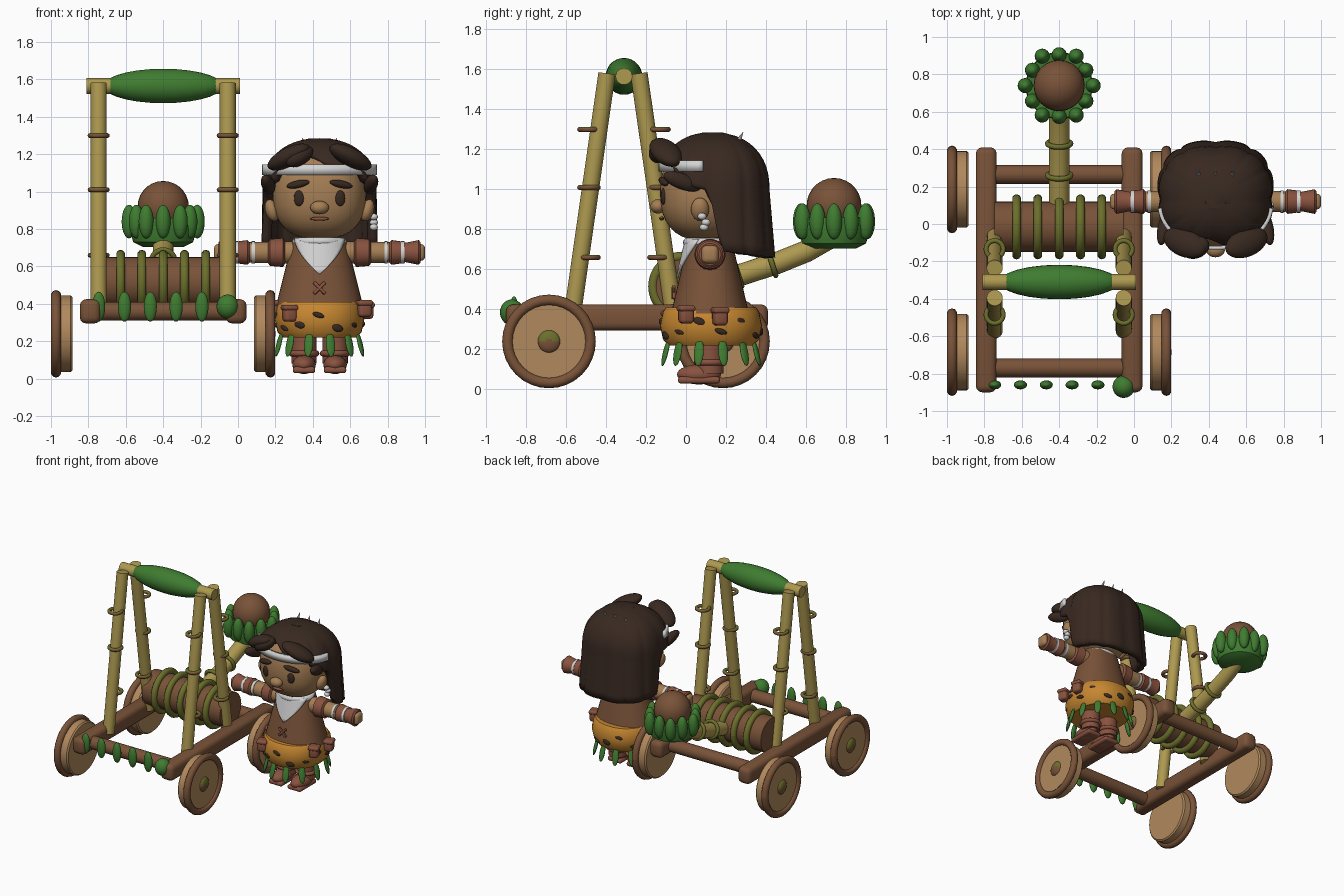
import bpy, bmesh, math
from mathutils import Vector, Matrix, Euler

cube = bpy.data.objects.get("Cube")
if cube:
    bpy.data.objects.remove(cube, do_unlink=True)

def material(name, r, g, b):
    m = bpy.data.materials.new(name)
    m.use_nodes = True
    m.diffuse_color = (r, g, b, 1)
    m.node_tree.nodes["Principled BSDF"].inputs["Base Color"].default_value = (r, g, b, 1)
    return m

wood = material("brown wood", .19, .085, .04)
bamboo = material("yellow bamboo", .42, .32, .08)
leaf = material("leaf green", .05, .2, .03)
vine = material("olive vine", .15, .16, .025)
tan = material("tan wood", .44, .25, .11)
skin = material("skin", .38, .21, .09)
hair = material("dark hair", .04, .022, .015)
bone = material("bone white", .65, .65, .65)
orange = material("orange hide", .56, .24, .03)
leather = material("red leather", .25, .085, .05)

made = []

def finish(name, bm, *mats):
    bmesh.ops.recalc_face_normals(bm, faces=bm.faces)
    me = bpy.data.meshes.new(name)
    bm.to_mesh(me)
    bm.free()
    ob = bpy.data.objects.new(name, me)
    bpy.context.scene.collection.objects.link(ob)
    for m in mats:
        me.materials.append(m)
    made.append(ob)
    return ob

def skin_rows(name, rows, mat, closed=True, caps=True):
    """Bridge rows of points into a surface."""
    bm = bmesh.new()
    vs = [[bm.verts.new(p) for p in row] for row in rows]
    n = len(vs[0])
    for a, b in zip(vs, vs[1:]):
        for i in range(n if closed else n - 1):
            j = (i + 1) % n
            bm.faces.new((a[i], a[j], b[j], b[i]))
    if caps and closed:
        bm.faces.new(vs[0])
        bm.faces.new(vs[-1])
    return finish(name, bm, mat)

def tube(name, pts, radii, mat, n=24):
    """Round section swept along a path, one radius per point."""
    pts = [Vector(p) for p in pts]
    if not isinstance(radii, (list, tuple)):
        radii = [radii] * len(pts)
    rows = []
    for k, p in enumerate(pts):
        q = (pts[min(k + 1, len(pts) - 1)] - pts[max(k - 1, 0)]).to_track_quat('Z', 'Y')
        rows.append([p + q @ Vector((math.cos(t) * radii[k], math.sin(t) * radii[k], 0))
                     for t in (math.tau * i / n for i in range(n))])
    return skin_rows(name, rows, mat)

def power(v, e):
    return math.copysign(abs(v) ** e, v)

def loft(name, rings, cx, mat, n=40, e=.85):
    """Rings of (z, centre y, x radius, y radius) with squarish outline."""
    return skin_rows(name, [[(cx + rx * power(math.cos(t), e), cy + ry * power(math.sin(t), e), z)
                     for t in (math.tau * i / n for i in range(n))] for z, cy, rx, ry in rings], mat)

def ball(name, loc, size, mat, rot=(0, 0, 0)):
    bm = bmesh.new()
    mx = Matrix.LocRotScale(Vector(loc), Euler(rot), Vector(size))
    bmesh.ops.create_uvsphere(bm, u_segments=24, v_segments=14, radius=1, matrix=mx)
    return finish(name, bm, mat)

def box(name, loc, size, mat, bevel=.02, rot=(0, 0, 0)):
    bm = bmesh.new()
    bmesh.ops.create_cube(bm, size=1, matrix=Matrix.LocRotScale(Vector(loc), Euler(rot), Vector(size)))
    bmesh.ops.bevel(bm, geom=bm.edges[:], offset=bevel, segments=3, affect='EDGES', profile=.5)
    return finish(name, bm, mat)

def ring(name, loc, major, minor, mat, axis=(0, 0, 1), stretch=1):
    q = Vector(axis).to_track_quat('Z', 'Y')
    n, m = 32, 10
    rows = []
    for i in range(n + 1):
        t = math.tau * i / n
        rows.append([Vector(loc) + q @ Vector((math.cos(t) * (major + minor * math.cos(u)),
                     stretch * math.sin(t) * (major + minor * math.cos(u)), minor * math.sin(u)))
                     for u in (math.tau * j / m for j in range(m))])
    return skin_rows(name, rows, mat, caps=False)

def top_colour(ob, mat, limit):
    """Give the upward faces a second colour."""
    ob.data.materials.append(mat)
    for f in ob.data.polygons:
        if f.normal.z > limit:
            f.material_index = 1

# ---- catapult cart ----
CX = -.4
for s in (-1, 1):
    box("side_beam", (CX + s * .39, -.245, .36), (.112, 1.31, .13), wood, .035)
    leg_x = CX + s * .345
    for d in (-1, 1):
        tube("bamboo_leg", [(leg_x, -.315 + d * .255, .36), (leg_x, -.315 + d * .08, 1.58)], .043, bamboo)
        for z in (.66, 1.01, 1.3):
            top_colour(ring("leg_ring", (leg_x, -.31 + d * .175, z), .046, .013, wood), vine, .5)
    tube("beam_end", [(CX + s * .26, -.31, 1.565), (CX + s * .41, -.31, 1.565)], .042, bamboo)
    # wheels, drawn from the inner face outwards
    for y in (-.685, .185):
        at = lambda d: (CX + s * d, y, .24)
        tube("wheel_disc", [at(.485), at(.495), at(.58)], [.195, .205, .205], tan, 40)
        ring("wheel_tyre", at(.573), .207, .027, wood, (1, 0, 0))
        top_colour(ball("wheel_hub", at(.575), (.025, .057, .057), wood), vine, .05)
for y in (-.77, .265):
    tube("cross_beam", [(CX - .38, y, .36), (CX + .38, y, .36)], .05, wood)
ball("leaf_roll", (CX, -.31, 1.565), (.32, .092, .092), leaf)
tube("drum", [(CX - .345, -.015, .515), (CX + .345, -.015, .515)], .135, wood, 32)
for i in range(-2, 3):
    ring("drum_vine", (CX + i * .114, -.015, .515), .15, .024, vine, (1, 0, 0))

# throwing arm and leafy cup
arm = [(CX, 0, .5), (CX, .28, .575), (CX, .45, .63), (CX, .6, .69), (CX, .74, .77)]
tube("throwing_arm", arm, .055, bamboo)
for k in (1, 2):
    ring("arm_ring", Vector(arm[k]) + Vector((0, -.02, 0)), .062, .014, vine, (0, .95, .3))
loft("leaf_cup", [(.705, .74, .11, .11), (.73, .74, .16, .16), (.8, .74, .18, .18),
                  (.86, .74, .175, .175), (.85, .74, .12, .12)], CX, leaf, e=1)
for i in range(12):
    a = math.tau * i / 12
    r = .182 if i % 2 == 0 else .165
    ball("cup_leaf", (CX + r * math.cos(a), .74 + r * math.sin(a), .84), (.04, .04, .09), leaf)
ball("boulder", (CX, .74, .92), (.137, .137, .137), wood)

# hanging leaves on the front beam
for i in range(5):
    ball("front_leaf", (-.745 + i * .138, -.86, .385), (.035, .024, .08), leaf)
ball("front_bud", (-.055, -.87, .385), (.06, .06, .065), leaf)

# ---- figure ----
X = .436
def torso_at(z):
    k = (z - .38) / .36
    return .12, .235 - .09 * k, .195 - .085 * k

loft("tunic", [(z, *torso_at(z)) for z in (.38, .45, .55, .65, .71, .74)] + [(.76, .12, .09, .07)], X, wood, e=.9)
loft("hide_skirt", [(.41, .125, .215, .225), (.39, .125, .23, .24), (.32, .125, .24, .255),
                    (.25, .125, .225, .24), (.22, .125, .2, .215)], X, orange, e=.9)
ring("neck_fur", (X, .11, .735), .125, .022, bone, stretch=.85)

# chest fur narrowing to a point
rows = []
for k in range(8):
    z = .75 - .027 * k
    cy, rx, ry = torso_at(z)
    w = 1.05 * (1 - k / 7) + .02
    rows.append([(X + (rx + .015) * math.sin(w * u / 6), cy - (ry + .018) * math.cos(w * u / 6), z)
                 for u in range(-6, 7)])
bib = skin_rows("chest_fur", rows, bone, closed=False)
bib.modifiers.new("thick", 'SOLIDIFY').thickness = .012
for s in (-1, 1):
    box("cross_stitch", (X, -.062, .485), (.085, .018, .017), leather, .004, (-.2, s * .8, 0))

# skirt spots and leaves
for i in range(14):
    a = math.tau * i / 14 + .2
    z = (.29, .34, .27)[i % 3]
    ball("hide_spot", (X + .235 * math.cos(a), .125 + .25 * math.sin(a), z),
         (.032, .011, .014 + .006 * (i % 2)), hair, (0, .3, a + math.pi / 2))
for i in range(12):
    a = math.tau * (i + .5) / 12
    ball("skirt_leaf", (X + .225 * math.cos(a), .125 + .235 * math.sin(a), .185),
         (.012, .025, .07), leaf, (0, -.25, a))
for x, y, z in ((.275, -.08, .345), (.675, 0, .37), (.685, .17, .36), (.2, .1, .37)):
    box("belt_pouch", (x, y, z), (.07, .07, .08), leather, .018, (0, 0, .3))
    box("pouch_flap", (x, y, z + .035), (.08, .08, .03), leather, .012, (0, 0, .3))

# limbs
for s in (-1, 1):
    fx = X + s * .083
    tube("leg", [(fx, .12, .08), (fx, .12, .3)], .068, leather)
    ring("boot_cuff", (fx, .12, .135), .066, .016, leather)
    ball("boot", (fx, .065, .075), (.063, .11, .05), leather)
    box("boot_sole", (fx, .065, .047), (.12, .21, .035), leather, .015)
    p = lambda d: (X + s * d, .12, .675)
    tube("arm", [p(.08), p(.2), p(.45)], [.06, .06, .052], skin)
    tube("shoulder_cuff", [p(.185), p(.195), p(.265), p(.275)], [.06, .078, .072, .058], leather)
    tube("bracer", [p(.37), p(.385), p(.43), p(.46), p(.53), p(.54)], [.05, .066, .06, .052, .066, .055], leather)
    for d in (.355, .445):
        tube("arm_wrap", [p(d - .009), p(d + .009)], .06, bone)
    box("fist", p(.53), (.07, .085, .09), skin, .025)

# head and face
head = []
for k in range(17):
    t = math.pi * (k + .25) / 16.5 - math.pi / 2
    c = power(math.cos(t), .8)
    head.append((.985 + .24 * power(math.sin(t), .85), .09, .25 * c, .22 * c))
loft("head", head, X, skin)
ball("nose", (X, -.14, .915), (.05, .038, .036), skin)
ball("mouth", (X, -.122, .855), (.05, .012, .01), leather)
for s in (-1, 1):
    ball("eye", (X + s * .11, -.112, .965), (.028, .014, .042), hair, (0, 0, s * .2))
    ball("eyebrow", (X + s * .115, -.112, 1.04), (.064, .02, .02), hair, (0, s * .2, s * .25))
    ball("ear", (X + s * .255, .07, .9), (.035, .045, .06), skin, (0, s * .3, 0))
for y, z in ((.08, .865), (.1, .835), (.09, .81)):
    ball("earring", (X + .29, y, z), (.022, .022, .018), bone)

# hair: columns running from the crown to a hairline that drops at the back
rows = []
N, M = 96, 18
for k in range(M + 1):
    row = []
    for i in range(N):
        t = math.tau * i / N
        cx, sy = power(math.cos(t), .8), power(math.sin(t), .8)
        f = min(1, max(0, (sy + .1) / .3))
        part = 1.14 + .06 * math.exp(-((cx + .2) / .25) ** 2) - .14 * max(0, abs(cx) - .7) / .3
        low = part + (.7 - .04 * max(0, sy) - part) * f * f * (3 - 2 * f)
        z = 1.285 + (low - 1.285) * (.001 + (k / M)) ** 1.6
        h = max(0, z - 1) / .285
        r = max(.02, 1 - h ** 2.3) ** .45 + .3 * max(0, 1 - z) * max(0, sy)
        r *= 1 - .035 * (1 - abs(math.sin(t * 6))) ** 2 * (k / M) ** .5
        row.append((X + .308 * r * cx, .13 + (.29 if sy > 0 else .275) * r * sy, z))
    rows.append(row)
locks = skin_rows("hair", rows, hair, caps=False)
bm = bmesh.new()
bm.from_mesh(locks.data)
bmesh.ops.holes_fill(bm, edges=[e for e in bm.edges if e.is_boundary and all(v.co.z > 1.28 for v in e.verts)])
bmesh.ops.recalc_face_normals(bm, faces=bm.faces)
bm.to_mesh(locks.data)
bm.free()
locks.modifiers.new("thick", 'SOLIDIFY').thickness = .05
for s in (-1, 1):
    ball("fringe", (X + s * .165, -.1, 1.185), (.13, .075, .05), hair, (0, s * .45, s * .4))
    ball("side_lock", (X + s * .275, -.02, 1.04), (.035, .1, .04), hair, (-.35, 0, s * .2))
ball("front_tuft", (X - .11, -.125, 1.19), (.085, .06, .05), hair, (0, -.5, .3))

# headband across the brow, crown spikes
rows = []
for z in (1.09, 1.145):
    rows.append([(X + .308 * math.sin(a), .1 - .238 * math.cos(a), z)
                 for a in (1.5 * u / 16 for u in range(-16, 17))])
band = skin_rows("headband", rows, bone, closed=False)
band.modifiers.new("thick", 'SOLIDIFY').thickness = .02
for d in (-.09, 0, .09):
    tube("crown_spike", [(X + d, .25, 1.22), (X + d, .285, 1.285)], [.018, .002], bone, 8)

bpy.ops.object.select_all(action='DESELECT')
for ob in made:
    ob.select_set(True)
bpy.context.view_layer.objects.active = made[0]
bpy.ops.object.shade_smooth_by_angle(angle=.7)
